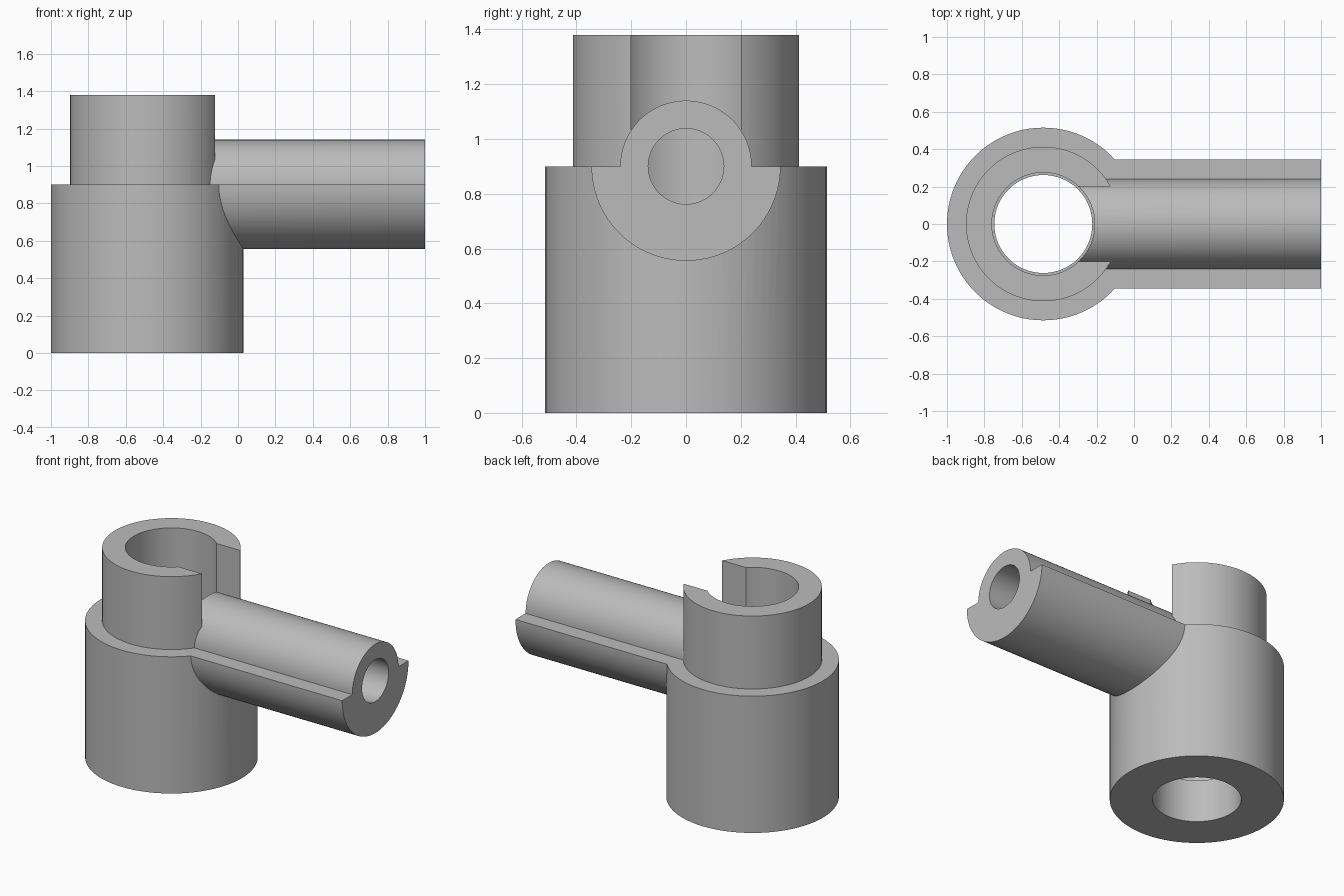
import bpy, bmesh, math
from mathutils import Matrix, Vector

if "Cube" in bpy.data.objects:
    bpy.data.objects.remove(bpy.data.objects["Cube"])

CX = -0.485      # axis of the upright body
AXIS_Z = 0.9     # axis height of the side pipe

grey = bpy.data.materials.new("plain grey")
grey.diffuse_color = (0.5, 0.5, 0.5, 1)
grey.use_nodes = True
grey.node_tree.nodes["Principled BSDF"].inputs["Base Color"].default_value = grey.diffuse_color


def add_object(name, bm):
    bmesh.ops.recalc_face_normals(bm, faces=bm.faces)
    mesh = bpy.data.meshes.new(name)
    bm.to_mesh(mesh)
    bm.free()
    mesh.materials.append(grey)
    ob = bpy.data.objects.new(name, mesh)
    bpy.context.collection.objects.link(ob)
    return ob


def upright(name, r, z0, z1, seg=96):
    bm = bmesh.new()
    bmesh.ops.create_cone(bm, cap_ends=True, segments=seg, radius1=r, radius2=r,
                          depth=z1 - z0,
                          matrix=Matrix.Translation((CX, 0, (z0 + z1) / 2)))
    return add_object(name, bm)


def along_x(name, outline, x0, x1):
    """Extrude a y/z outline along x."""
    bm = bmesh.new()
    face = bm.faces.new([bm.verts.new((x0, y, z)) for y, z in outline])
    ext = bmesh.ops.extrude_face_region(bm, geom=[face])
    verts = [v for v in ext["geom"] if isinstance(v, bmesh.types.BMVert)]
    bmesh.ops.translate(bm, verts=verts, vec=Vector((x1 - x0, 0, 0)))
    return add_object(name, bm)


def arc(r, a0, a1, n):
    return [(r * math.cos(a0 + (a1 - a0) * i / n),
             AXIS_Z + r * math.sin(a0 + (a1 - a0) * i / n)) for i in range(n + 1)]


def combine(target, other, operation):
    mod = target.modifiers.new(operation.lower(), 'BOOLEAN')
    mod.operation = operation
    mod.solver = 'EXACT'
    mod.object = other
    bpy.context.view_layer.objects.active = target
    bpy.ops.object.modifier_apply(modifier=mod.name)
    bpy.data.objects.remove(other)


# Broad lower body
fitting = upright("pipe_fitting", 0.515, 0, AXIS_Z)

# Narrower collar, slotted on the pipe side
collar = upright("collar", 0.413, 0.8, 1.38)
slot = along_x("slot", [(-0.2, 0.84), (0.2, 0.84), (0.2, 1.5), (-0.2, 1.5)], CX, 0.2)
combine(collar, slot, 'DIFFERENCE')

# Side pipe: small half round above, large half round below
pipe = along_x("side_pipe",
               arc(0.24, 0, math.pi, 40) + arc(0.345, math.pi, 2 * math.pi, 48), CX, 1.0)
combine(fitting, pipe, 'UNION')
combine(fitting, collar, 'UNION')

# Stepped upright bore and the pipe bore
combine(fitting, upright("wide_bore", 0.275, 0.28, 1.6), 'DIFFERENCE')
combine(fitting, upright("narrow_bore", 0.262, -0.1, 0.5), 'DIFFERENCE')
combine(fitting, along_x("pipe_bore", arc(0.138, 0, 2 * math.pi, 48)[:-1], CX, 1.1),
        'DIFFERENCE')

# Smooth round walls, crisp rims
bpy.ops.object.select_all(action='DESELECT')
fitting.select_set(True)
bpy.context.view_layer.objects.active = fitting
bpy.ops.object.shade_smooth_by_angle(angle=math.radians(30))
